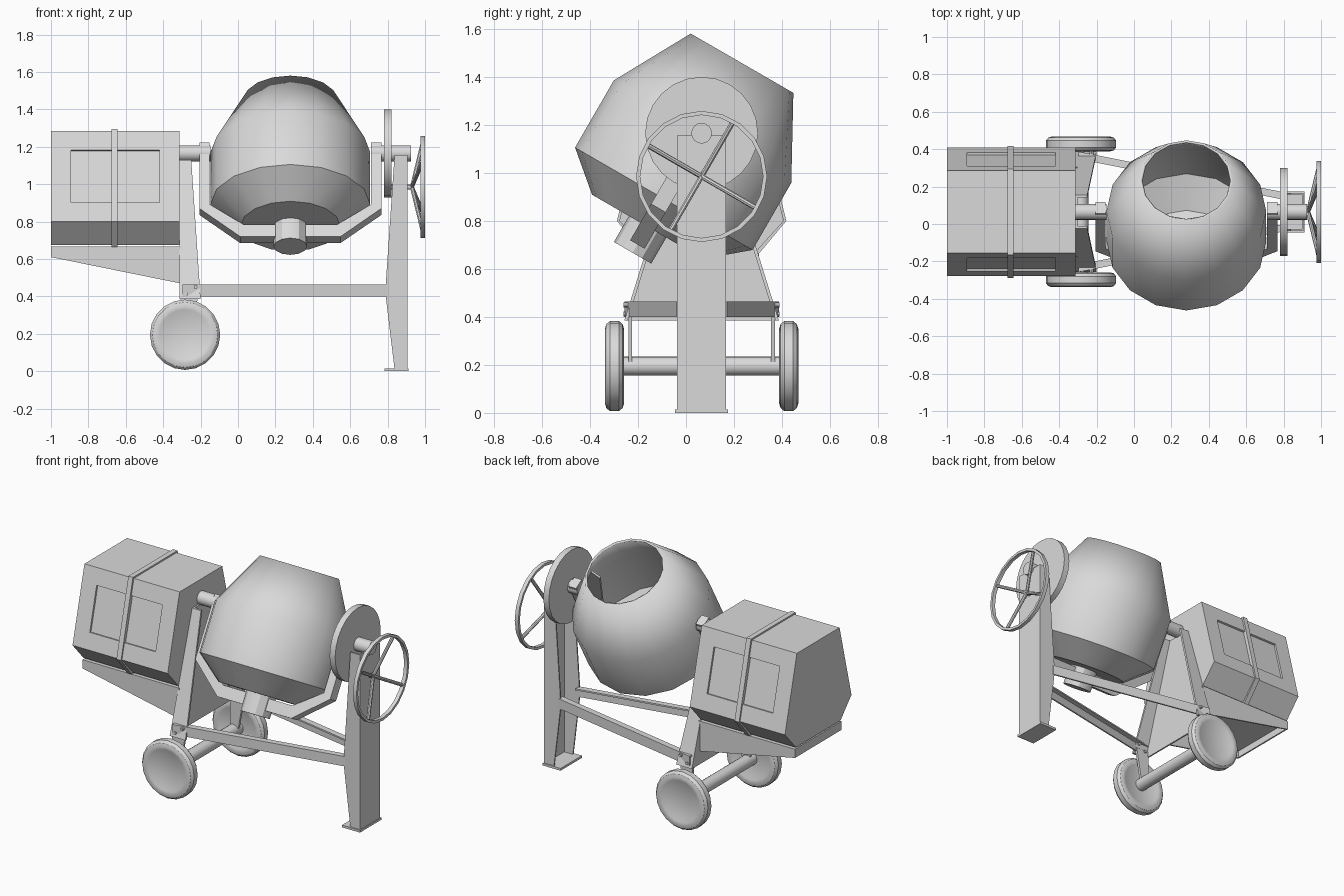
import bpy, bmesh
from math import radians, cos, sin
from mathutils import Matrix, Vector

cube = bpy.data.objects.get("Cube")
if cube:
    bpy.data.objects.remove(cube, do_unlink=True)

grey = bpy.data.materials.new("light_grey")
grey.use_nodes = True
grey.diffuse_color = (0.7, 0.7, 0.7, 1)
grey.node_tree.nodes["Principled BSDF"].inputs["Base Color"].default_value = grey.diffuse_color

CY = 0.065          # centre plane of the machine
PIVOT_Z = 1.165
parts = []


def finish(name, bm, matrix=Matrix()):
    bmesh.ops.remove_doubles(bm, verts=bm.verts, dist=1e-5)
    bmesh.ops.recalc_face_normals(bm, faces=bm.faces)
    mesh = bpy.data.meshes.new(name)
    bm.to_mesh(mesh)
    bm.free()
    mesh.materials.append(grey)
    obj = bpy.data.objects.new(name, mesh)
    obj.matrix_world = matrix
    bpy.context.collection.objects.link(obj)
    parts.append(obj)
    return obj


def slab_bm(corners, offset):
    """Polygon of 3D corners pushed along an offset."""
    bm = bmesh.new()
    face = bm.faces.new([bm.verts.new(c) for c in corners])
    new = bmesh.ops.extrude_face_region(bm, geom=[face], use_keep_orig=True)["geom"]
    bmesh.ops.translate(bm, vec=offset, verts=[v for v in new if isinstance(v, bmesh.types.BMVert)])
    return bm


def slab(name, corners, offset, matrix=Matrix()):
    return finish(name, slab_bm(corners, offset), matrix)


def box(name, lo, hi):
    (x, y, z), (u, v, w) = lo, hi
    return slab(name, [(x, y, z), (u, y, z), (u, v, z), (x, v, z)], (0, 0, w - z))


def lathe(name, profile, matrix, steps=16):
    """Revolve (radius, height) points about local z."""
    bm = bmesh.new()
    verts = [bm.verts.new((r, 0, h)) for r, h in profile]
    edges = [bm.edges.new(pair) for pair in zip(verts, verts[1:])]
    bmesh.ops.spin(bm, geom=verts + edges, cent=(0, 0, 0), axis=(0, 0, 1),
                   angle=radians(360), steps=steps)
    return finish(name, bm, matrix)


def rod(name, start, end, radius, steps=16):
    start, end = Vector(start), Vector(end)
    d = end - start
    matrix = Matrix.Translation(start) @ d.to_track_quat('Z', 'Y').to_matrix().to_4x4()
    return lathe(name, [(0, 0), (radius, 0), (radius, d.length), (0, d.length)], matrix, steps)


# Tilted drum, open at the mouth
tilt = Matrix.Translation((0.28, CY, PIVOT_Z)) @ Matrix.Rotation(radians(-30), 4, 'X')
drum = lathe("drum", [(0, -0.45), (0.267, -0.45), (0.427, -0.315), (0.427, 0.008), (0.247, 0.337)], tilt)
wall = drum.modifiers.new("wall", 'SOLIDIFY')
wall.thickness = 0.014
wall.offset = -1
lathe("drum_hub", [(0, -0.575), (0.09, -0.575), (0.09, -0.44), (0, -0.44)], tilt, 12)
for s, side in ((1, "left"), (-1, "right")):
    slab(f"{side}_paddle", [(s * 0.42, 0, -0.2), (s * 0.42, 0, 0), (s * 0.27, 0, 0.24),
                            (s * 0.22, 0, 0.2), (s * 0.33, 0, -0.2)], (0, 0.012, 0), tilt)

# Yoke that carries the drum
outer = [(0.487, 0.045), (0.487, -0.36), (0.267, -0.535)]
inner = [(0.25, -0.46), (0.432, -0.335), (0.432, 0.045)]
outline = outer + [(-x, z) for x, z in outer[::-1]] + [(-x, z) for x, z in inner[::-1]] + inner
slab("yoke", [(x, -0.035, z) for x, z in outline], (0, 0.07, 0), tilt)
rod("right_trunnion", (-0.33, CY, PIVOT_Z), (-0.147, CY, PIVOT_Z), 0.043)
rod("left_trunnion", (0.71, CY, PIVOT_Z), (0.925, CY, PIVOT_Z), 0.043)
rod("tilt_disc", (0.78, CY, PIVOT_Z), (0.82, CY, PIVOT_Z), 0.235, 24)

# Handwheel with dished spokes
WZ = 0.985
along_x = Matrix.Translation((0, CY, WZ)) @ Matrix.Rotation(radians(90), 4, 'Y')
lathe("handwheel_rim", [(0.256, 0.975), (0.273, 0.975), (0.273, 1.0), (0.256, 1.0), (0.256, 0.975)], along_x, 20)
rod("handwheel_shaft", (0.81, CY, WZ), (0.94, CY, WZ), 0.014, 12)
for i in range(4):
    a = radians(60 + 90 * i)
    rod(f"handwheel_spoke_{i + 1}", (0.93, CY, WZ),
        (0.985, CY + 0.262 * cos(a), WZ + 0.262 * sin(a)), 0.011, 8)

# Channel post under the handwheel
PW = 0.102
box("post_web", (0.898, CY - PW, 0.01), (0.907, CY + PW, 1.155))
side_shape = [(0.837, 1.155), (0.907, 1.155), (0.907, 0.01), (0.837, 0.01), (0.79, 0.4), (0.79, 0.465)]
box("post_foot", (0.783, CY - 0.11, 0), (0.912, CY + 0.11, 0.015))

# Motor housing with a recessed panel on each side
MX0, MX1 = -1.0, -0.313
half = [(0.22, 1.285), (0.343, 0.80), (0.23, 0.675)]


def hexagon(x, grow=0):
    pts = [(w + grow, z + grow * (1 if z > 1 else -1 if z < 0.7 else 0)) for w, z in half]
    return [(x, CY + w, z) for w, z in pts] + [(x, CY - w, z) for w, z in pts[::-1]]


bm = slab_bm(hexagon(MX0), (MX1 - MX0, 0, 0))
bmesh.ops.recalc_face_normals(bm, faces=bm.faces)
sides = [f for f in bm.faces if abs(f.normal.y) > 0.8]
bmesh.ops.inset_individual(bm, faces=sides, thickness=0.15)
bmesh.ops.inset_individual(bm, faces=sides, thickness=0.001, depth=-0.012)
finish("motor_housing", bm)
slab("motor_band", hexagon(-0.676, 0.01), (0.033, 0, 0))

# Motor tray and end panel of the frame
box("tray_floor", (MX0, CY - 0.24, 0.655), (-0.303, CY + 0.24, 0.667))
box("tray_lip", (MX0, CY - 0.24, 0.61), (MX0 + 0.01, CY + 0.24, 0.66))
TOP, BOT = (0.09, 1.13), (0.322, 0.385)
slab("frame_panel", [(-0.313, CY + w, z) for w, z in
                     (TOP, BOT, (-BOT[0], BOT[1]), (-TOP[0], TOP[1]))], (0.01, 0, 0))

# Running gear
AX, AZ = -0.283, 0.195
rod("axle", (AX, CY - 0.35, AZ), (AX, CY + 0.35, AZ), 0.04)
tyre = [(0, 0.026), (0.11, 0.026), (0.135, 0.037), (0.155, 0.04), (0.175, 0.034), (0.188, 0.018)]
tyre += [(r, -h) for r, h in tyre[::-1]]

# Paired parts, mirrored about the centre plane
for s, side in ((-1, "front"), (1, "back")):
    def y(w):
        return CY + s * w

    slab(f"{side}_post_flange", [(x, y(PW), z) for x, z in side_shape], (0, -s * 0.009, 0))
    slab(f"{side}_tray_gusset", [(x, y(0.24), z) for x, z in
         ((MX0, 0.66), (-0.31, 0.66), (-0.31, 0.47), (MX0, 0.61))], (0, -s * 0.01, 0))
    slab(f"{side}_frame_leg", [(-0.313, y(TOP[0]), TOP[1]), (-0.25, y(TOP[0]), TOP[1]),
         (-0.2, y(BOT[0]), BOT[1]), (-0.313, y(BOT[0]), BOT[1])], (0, -s * 0.014, 0))
    slab(f"{side}_axle_strut", [(x, y(0.305), z) for x, z in
         ((-0.308, 0.42), (-0.21, 0.42), (-0.25, AZ), (-0.305, AZ))], (0, -s * 0.016, 0))
    # Angle-section beam running to the post
    near, far = (-0.297, 0.322), (0.80, 0.105)
    slab(f"{side}_beam_web", [(near[0], y(near[1]), 0.4), (far[0], y(far[1]), 0.4),
         (far[0], y(far[1]), 0.464), (near[0], y(near[1]), 0.464)], (0, -s * 0.01, 0))
    slab(f"{side}_beam_flange", [(near[0], y(near[1]), 0.464), (far[0], y(far[1]), 0.464),
         (far[0], y(far[1] - 0.04), 0.464), (near[0], y(near[1] - 0.04), 0.464)], (0, 0, -0.01))
    for n, (bx, bz) in enumerate(((-0.277, 0.412), (-0.227, 0.45))):
        rod(f"{side}_bolt_{n + 1}", (bx, y(0.28), bz), (bx, y(0.325), bz), 0.01, 8)
    lathe(f"{side}_wheel", tyre, Matrix.Translation((AX, y(0.363), AZ)) @ Matrix.Rotation(radians(-90), 4, 'X'), 20)

# Smooth the rounded parts, keep edges crisp
bpy.ops.object.select_all(action='DESELECT')
for obj in parts:
    obj.select_set(True)
bpy.context.view_layer.objects.active = parts[0]
bpy.ops.object.shade_smooth_by_angle(angle=radians(30))
